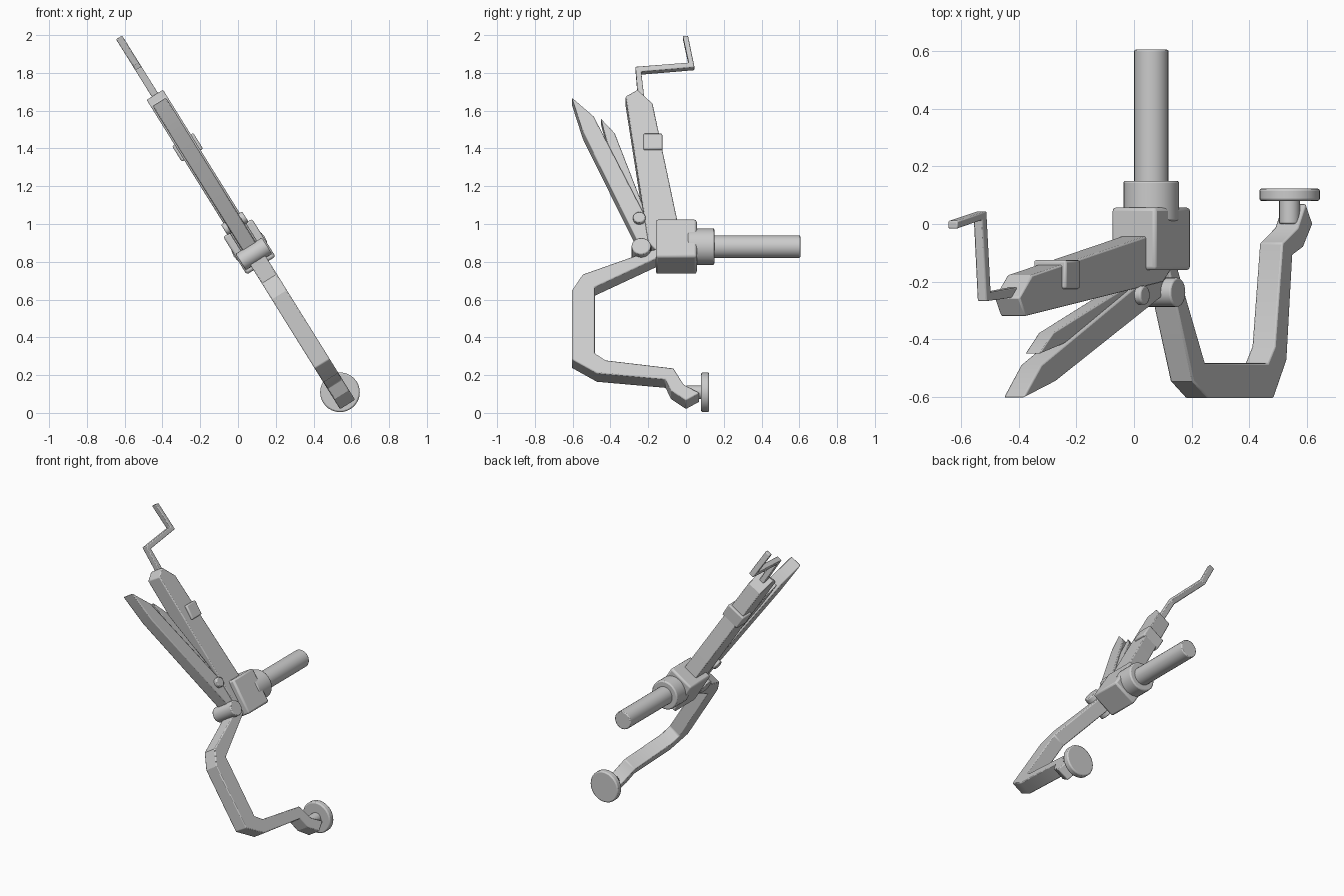
import bpy, bmesh, math
from mathutils import Matrix, Vector

if "Cube" in bpy.data.objects:
    bpy.data.objects.remove(bpy.data.objects["Cube"])

# Tilted working frame: local x = world y, local y = along the tool, local z = across it
A = math.radians(31.9)
s, c = math.sin(A), math.cos(A)
FRAME = Matrix(((0, -s, c, 0.06), (1, 0, 0, 0), (0, c, s, 0.88), (0, 0, 0, 1)))


def finish(name, bm, bevel):
    bmesh.ops.recalc_face_normals(bm, faces=bm.faces)
    me = bpy.data.meshes.new(name)
    bm.to_mesh(me)
    bm.free()
    ob = bpy.data.objects.new(name, me)
    bpy.context.collection.objects.link(ob)
    ob.matrix_world = FRAME
    bpy.context.view_layer.objects.active = ob
    bpy.ops.object.select_all(action='DESELECT')
    ob.select_set(True)
    bpy.ops.object.shade_smooth_by_angle(angle=math.radians(30))
    if bevel:
        m = ob.modifiers.new("Bevel", 'BEVEL')
        m.width, m.segments, m.limit_method = bevel, 2, 'ANGLE'
        m.angle_limit = math.radians(50)
    return ob


def plate(name, pts, half, bevel=0.006):
    """Extrude a side profile symmetrically across the tool."""
    bm = bmesh.new()
    f = bm.faces.new([bm.verts.new((y, u, -half)) for y, u in pts])
    new = bmesh.ops.extrude_face_region(bm, geom=[f])['geom']
    bmesh.ops.translate(bm, vec=(0, 0, 2 * half),
                        verts=[g for g in new if isinstance(g, bmesh.types.BMVert)])
    return finish(name, bm, bevel)


def block(name, y0, y1, u0, u1, half, bevel=0.008):
    return plate(name, [(y0, u0), (y1, u0), (y1, u1), (y0, u1)], half, bevel)


def rod(name, p, q, r, bevel=0.006, sides=24):
    """Cylinder between two points in the tilted frame."""
    p, q = Vector(p), Vector(q)
    bm = bmesh.new()
    rot = (q - p).to_track_quat('Z', 'Y').to_matrix().to_4x4()
    bmesh.ops.create_cone(bm, cap_ends=True, segments=sides, radius1=r, radius2=r,
                          depth=(q - p).length, matrix=Matrix.Translation((p + q) / 2) @ rot)
    return finish(name, bm, bevel)


# Central body, collar and mounting post
block("body", -0.16, 0.057, -0.118, 0.118, 0.09, 0.012)
rod("collar", (0.01, 0, 0), (0.15, 0, 0), 0.097, 0.008)
rod("post", (0.12, 0, 0), (0.605, 0, 0), 0.06)

# Upper arm with its clip
plate("upper_arm", [(-0.32, 0.907), (-0.256, 0.949), (-0.177, 0.863), (-0.045, 0.128),
                    (-0.03, 0.03), (-0.15, -0.06), (-0.2, 0.0)], 0.051)
block("arm_clip", -0.225, -0.125, 0.57, 0.668, 0.066)

# Crank handle: a bent bar of constant thickness
t = 0.016
plate("crank", [(-0.215, 0.86), (-0.237, 1.082), (0.045, 1.11), (0.011, 1.305),
                (-0.017, 1.305), (0.014, 1.138), (-0.268, 1.112), (-0.25, 0.86)], 0.019, 0.005)

# Two squeeze levers
plate("outer_lever", [(-0.604, 0.906), (-0.488, 0.788), (-0.23, 0.2), (-0.165, 0.03),
                      (-0.19, -0.04), (-0.25, -0.01), (-0.546, 0.694)], 0.042)
plate("inner_lever", [(-0.451, 0.782), (-0.377, 0.69), (-0.215, 0.2), (-0.19, 0.06),
                      (-0.25, 0.08), (-0.29, 0.2), (-0.415, 0.62)], 0.03, 0.004)

# Hinge pins across the tool
for name, y, u, r, half in (("main_hinge", -0.237, -0.045, 0.051, 0.082),
                            ("small_hinge", -0.247, 0.145, 0.033, 0.066)):
    rod(name, (y, u, -half), (y, u, half), r)

# Hooked lower arm
plate("hook_arm", [(-0.1, -0.02), (-0.22, -0.065), (-0.546, -0.2), (-0.604, -0.3),
                   (-0.604, -0.73), (-0.472, -0.816), (-0.108, -0.854), (-0.08, -0.924),
                   (0, -0.986), (0.072, -0.94), (-0.013, -0.886), (-0.066, -0.786),
                   (-0.425, -0.736), (-0.483, -0.692), (-0.483, -0.28), (-0.166, -0.106),
                   (-0.1, -0.075)], 0.047)

# Clamp pad on its stem
rod("pad_stem", (0.0, -0.908, 0), (0.09, -0.908, 0), 0.036)
rod("pad", (0.08, -0.908, 0), (0.123, -0.908, 0), 0.105, 0.008, 32)
